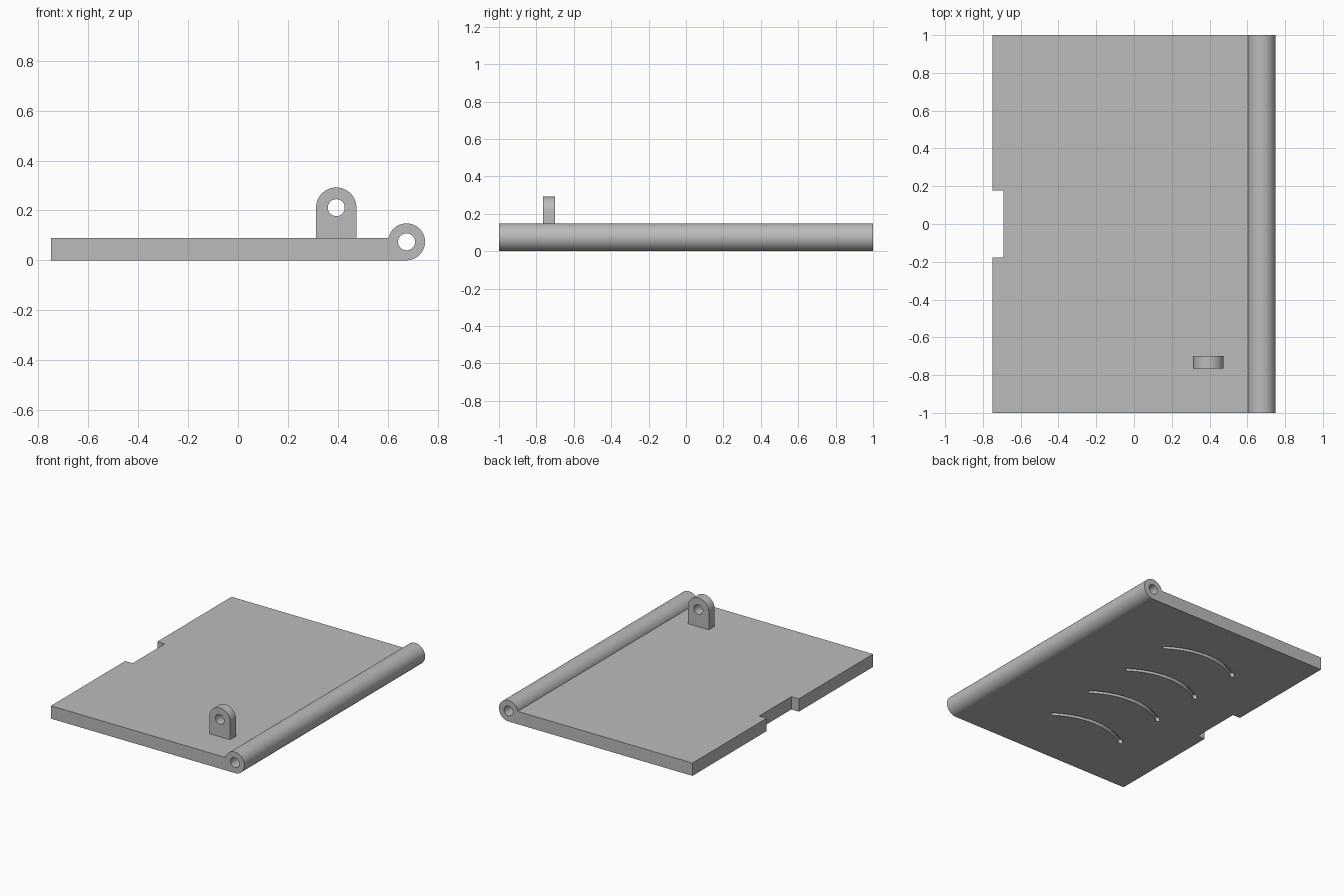
import bpy, bmesh
from math import sin, cos, pi, radians, asin

cube = bpy.data.objects.get("Cube")
if cube:
    bpy.data.objects.remove(cube, do_unlink=True)

grey = bpy.data.materials.new("mid grey")
grey.use_nodes = True
colour = (0.5, 0.5, 0.5, 1)
grey.diffuse_color = colour
grey.node_tree.nodes["Principled BSDF"].inputs["Base Color"].default_value = colour


def arc(cx, cy, r, a0, a1, n):
    """Points on an arc, angles in degrees."""
    angles = [radians(a0 + (a1 - a0) * i / n) for i in range(n + 1)]
    return [(cx + r * cos(a), cy + r * sin(a)) for a in angles]


def prism(name, outline, axis, lo, hi):
    """Extrude a 2D outline along y (outline in xz) or z (outline in xy)."""
    bm = bmesh.new()
    place = (lambda p: (p[0], lo, p[1])) if axis == "y" else (lambda p: (p[0], p[1], lo))
    face = bm.faces.new([bm.verts.new(place(p)) for p in outline])
    moved = bmesh.ops.extrude_face_region(bm, geom=[face])["geom"]
    step = (0, hi - lo, 0) if axis == "y" else (0, 0, hi - lo)
    bmesh.ops.translate(bm, vec=step, verts=[v for v in moved if isinstance(v, bmesh.types.BMVert)])
    bmesh.ops.recalc_face_normals(bm, faces=bm.faces)
    mesh = bpy.data.meshes.new(name)
    bm.to_mesh(mesh)
    bm.free()
    mesh.materials.append(grey)
    ob = bpy.data.objects.new(name, mesh)
    bpy.context.collection.objects.link(ob)
    return ob


def cut(ob, cutters):
    """Subtract the cutters, bake the result and drop the cutters."""
    for c in cutters:
        mod = ob.modifiers.new(c.name, "BOOLEAN")
        mod.operation, mod.solver, mod.object = "DIFFERENCE", "EXACT", c
    graph = bpy.context.evaluated_depsgraph_get()
    baked = bpy.data.meshes.new_from_object(ob.evaluated_get(graph))
    ob.modifiers.clear()
    ob.data = baked
    for c in cutters:
        bpy.data.objects.remove(c, do_unlink=True)


def bore(x, z, lo, hi):
    return prism("bore_cutter", arc(x, z, 0.034, 0, 352.5, 47), "y", lo, hi)


# Plate with the hinge barrel along its left edge
thick, barrel_r = 0.09, 0.074
barrel_x = 0.75 - barrel_r
meet = 180 - asin((thick - barrel_r) / barrel_r) * 180 / pi
outline = [(-0.75, thick), (-0.75, 0)] + arc(barrel_x, barrel_r, barrel_r, -90, meet, 48)
plate = prism("hinged_plate", outline, "y", -1, 1)

# Latch notch, hinge bore and curved grooves in the underside
notch = [(-0.8, -0.178), (-0.692, -0.178), (-0.692, 0.178), (-0.8, 0.178)]
cutters = [prism("notch_cutter", notch, "z", -0.1, 0.2), bore(barrel_x, barrel_r, -1.1, 1.1)]
R, half, spread = 0.5, 0.014, 35
for i in range(4):
    cx, cy = -0.073, (i - 1.5) * 0.377 - R * cos(radians(spread))
    a0, a1 = 90 - spread, 90 + spread
    ends = [(cx + R * cos(radians(a)), cy + R * sin(radians(a))) for a in (a0, a1)]
    groove = arc(cx, cy, R + half, a0, a1, 28)
    groove += arc(*ends[1], half, a1, a1 + 180, 10)[1:]
    groove += arc(cx, cy, R - half, a1, a0, 28)[1:]
    groove += arc(*ends[0], half, a0 - 180, a0, 10)[1:-1]
    cutters.append(prism("groove_cutter", groove, "z", -0.03, 0.03))
cut(plate, cutters)

# Upright lug with a round top and a pin hole
lug_x, lug_z, lug_r = 0.394, 0.211, 0.081
lug_outline = [(lug_x - lug_r, thick), (lug_x + lug_r, thick)] + arc(lug_x, lug_z, lug_r, 0, 180, 32)
lug = prism("pin_lug", lug_outline, "y", -0.765, -0.7)
cut(lug, [bore(lug_x, lug_z, -0.85, -0.6)])

# Smooth the round walls, keep the edges crisp
bpy.ops.object.select_all(action="DESELECT")
for ob in (plate, lug):
    ob.select_set(True)
bpy.context.view_layer.objects.active = plate
bpy.ops.object.shade_smooth_by_angle(angle=radians(30))
